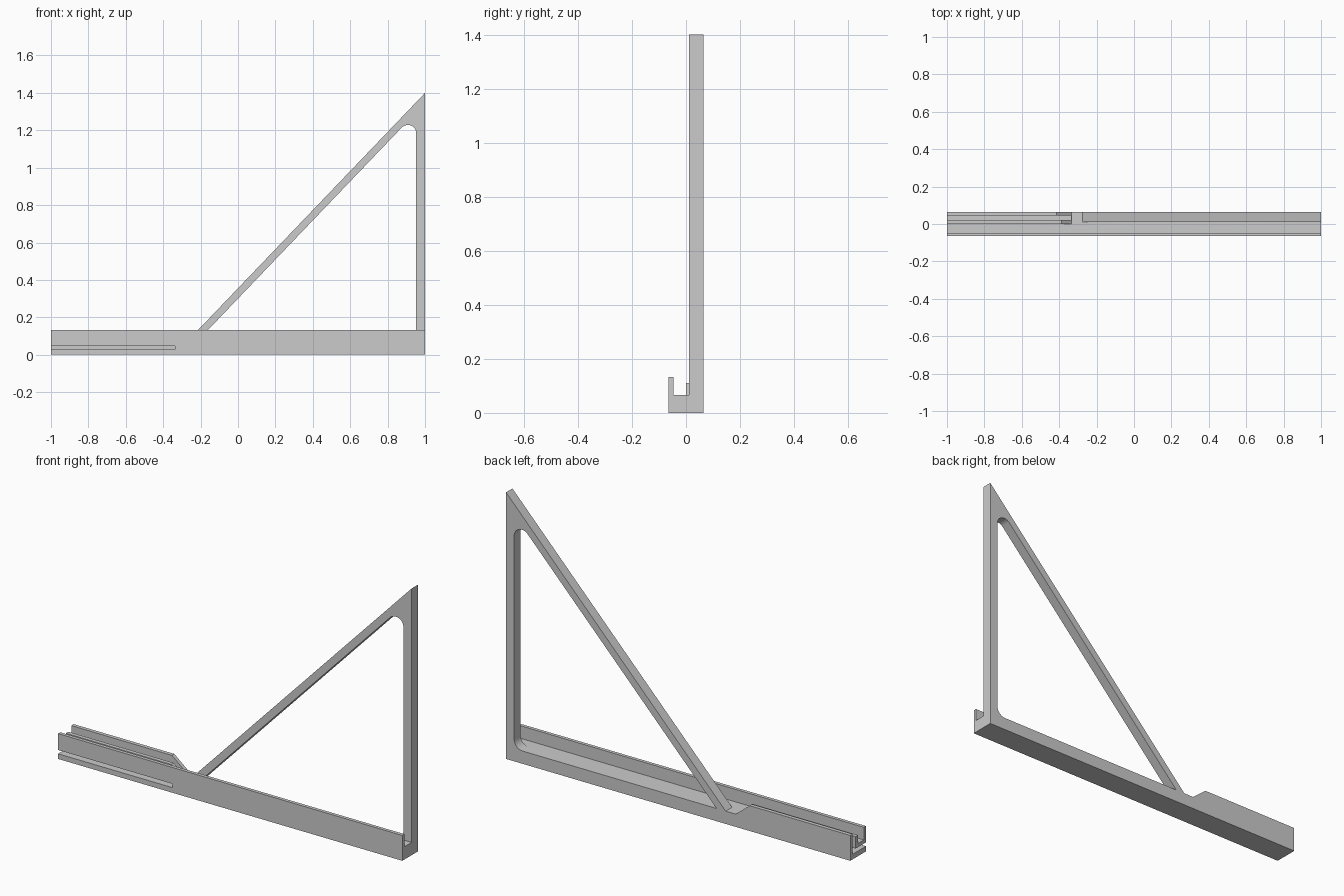
import bpy, bmesh
from math import cos, sin, radians, atan2, degrees, hypot
from mathutils import Vector

if "Cube" in bpy.data.objects:
    bpy.data.objects.remove(bpy.data.objects["Cube"])


def extrude(name, profile, start, end, axis):
    """Extrude a 2D profile: (y, z) along x, or (x, z) along y."""
    bm = bmesh.new()
    if axis == "x":
        verts = [bm.verts.new((start, a, b)) for a, b in profile]
        move = Vector((end - start, 0, 0))
    else:
        verts = [bm.verts.new((a, start, b)) for a, b in profile]
        move = Vector((0, end - start, 0))
    face = bm.faces.new(verts)
    result = bmesh.ops.extrude_face_region(bm, geom=[face])
    bmesh.ops.translate(bm, vec=move, verts=[g for g in result["geom"] if isinstance(g, bmesh.types.BMVert)])
    bmesh.ops.recalc_face_normals(bm, faces=bm.faces)
    mesh = bpy.data.meshes.new(name)
    bm.to_mesh(mesh)
    bm.free()
    obj = bpy.data.objects.new(name, mesh)
    bpy.context.collection.objects.link(obj)
    return obj


def arc(cx, cz, r, a0, a1, n=12):
    return [(cx + r * cos(radians(a0 + (a1 - a0) * i / n)),
             cz + r * sin(radians(a0 + (a1 - a0) * i / n))) for i in range(n + 1)]


def combine(target, other, operation):
    mod = target.modifiers.new(operation.lower(), "BOOLEAN")
    mod.operation = operation
    mod.solver = "EXACT"
    mod.object = other
    bpy.context.view_layer.objects.active = target
    bpy.ops.object.modifier_apply(modifier=mod.name)
    bpy.data.objects.remove(other)


FLOOR, RIM, ROOT, BACK = 0.067, 0.133, 0.055, 0.065
SLOPE = 1.0445
POST_X = 0.953

# Base rail with its front lip
rail = extrude("bracket_rail", [(-BACK, 0), (BACK, 0), (BACK, FLOOR), (-0.047, FLOOR),
                                (-0.047, RIM), (-BACK, RIM)], -1, 1, "x")

# Triangular frame: upright post and sloping strut, with rounded inner corners
r = 0.045
top_z = RIM + SLOPE * (POST_X - r + 0.16) - r * hypot(1, SLOPE)
foot_outer = 1 - (1.4 - ROOT) / SLOPE
foot_inner = -0.16 - (RIM - ROOT) / SLOPE
normal = degrees(atan2(1, -SLOPE))
frame = extrude("triangle_frame",
                [(1, ROOT), (1, 1.4), (foot_outer, ROOT), (foot_inner, ROOT)]
                + arc(POST_X - r, top_z, r, normal, 0)
                + arc(POST_X - 0.05, FLOOR + 0.05, 0.05, 0, -90)
                + [(POST_X - 0.05, ROOT)], 0.012, BACK, "y")
combine(rail, frame, "UNION")

# Back wall and lower inner wall of the clip, both ending in a ramp
back_wall = extrude("clip_back_wall", [(-1, ROOT), (-0.335, ROOT), (-0.335, FLOOR),
                                       (-0.415, RIM), (-1, RIM)], 0.033, BACK, "y")
combine(rail, back_wall, "UNION")
inner_wall = extrude("clip_inner_wall", [(-1, ROOT), (-0.335, ROOT), (-0.335, FLOOR),
                                         (-0.387, 0.11), (-1, 0.11)], 0, 0.033, "y")
combine(rail, inner_wall, "UNION")

# L-shaped slot that frees the channel as a spring clip
slot = extrude("slot_cutter", [(-0.1, 0.027), (0.045, 0.027), (0.045, 0.2), (0.021, 0.2),
                               (0.021, 0.047), (-0.1, 0.047)], -1.1, -0.336, "x")
combine(rail, slot, "DIFFERENCE")

rail.name = "triangle_bracket"
rail.select_set(True)
bpy.context.view_layer.objects.active = rail
bpy.ops.object.shade_smooth_by_angle(angle=radians(30))
